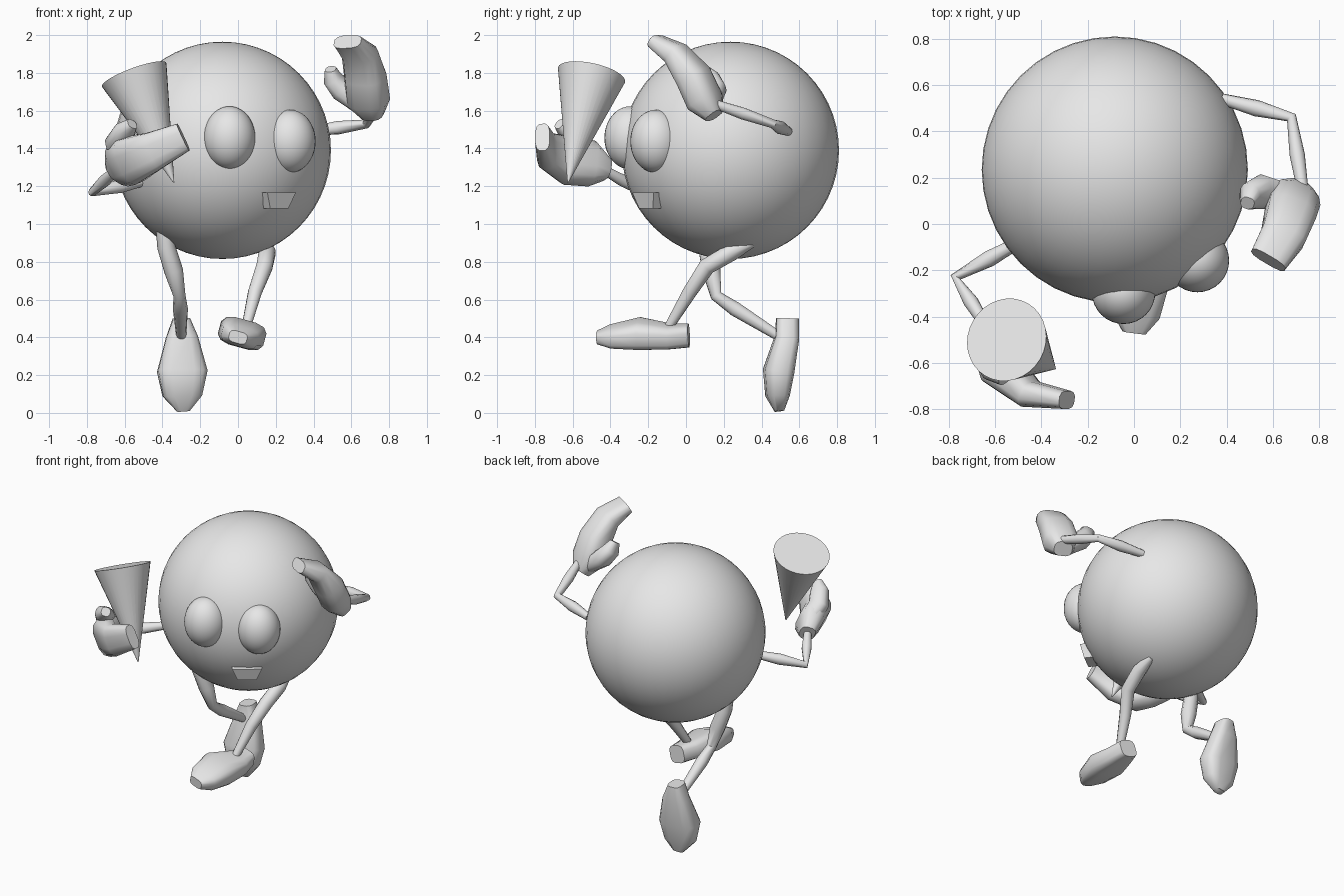
import bpy, bmesh, math
from mathutils import Vector

cube = bpy.data.objects.get("Cube")
if cube:
    bpy.data.objects.remove(cube, do_unlink=True)

# One grey for the whole figure
grey = bpy.data.materials.new("plain_grey")
grey.use_nodes = True
grey.diffuse_color = (0.8, 0.8, 0.8, 1)
grey.node_tree.nodes["Principled BSDF"].inputs["Base Color"].default_value = (0.8, 0.8, 0.8, 1)


def finish(name, bm, angle=None):
    """Turn a bmesh into a named object; angle is the smoothing limit in degrees."""
    bmesh.ops.recalc_face_normals(bm, faces=bm.faces)
    mesh = bpy.data.meshes.new(name)
    bm.to_mesh(mesh)
    bm.free()
    mesh.materials.append(grey)
    ob = bpy.data.objects.new(name, mesh)
    bpy.context.collection.objects.link(ob)
    if angle:
        bpy.ops.object.select_all(action='DESELECT')
        bpy.context.view_layer.objects.active = ob
        ob.select_set(True)
        bpy.ops.object.shade_smooth_by_angle(angle=math.radians(angle))
    return ob


def ball(name, centre, radii, segments=32, rings=20):
    bm = bmesh.new()
    bmesh.ops.create_uvsphere(bm, u_segments=segments, v_segments=rings, radius=1)
    ob = finish(name, bm, 60)
    ob.location, ob.scale = centre, radii
    return ob


def loft(name, stations, side, power=1.0, sides=12):
    """Skin sections along a path; a station is x, y, z, half width, half thickness."""
    bm = bmesh.new()
    pts = [Vector(s[:3]) for s in stations]
    rings = []
    for i, s in enumerate(stations):
        along = (pts[min(i + 1, len(pts) - 1)] - pts[max(i - 1, 0)]).normalized()
        across = Vector(side)
        across = (across - along * across.dot(along)).normalized()
        up = along.cross(across)
        ring = []
        for k in range(sides):
            a = math.tau * (k + 0.5) / sides
            c, n = math.cos(a), math.sin(a)
            c = math.copysign(abs(c) ** power, c)
            n = math.copysign(abs(n) ** power, n)
            ring.append(bm.verts.new(pts[i] + across * c * s[3] + up * n * s[4]))
        rings.append(ring)
    for a, b in zip(rings, rings[1:]):
        for k in range(sides):
            j = (k + 1) % sides
            bm.faces.new((a[k], a[j], b[j], b[k]))
    bm.faces.new(rings[0])
    bm.faces.new(rings[-1])
    return finish(name, bm, 50)


def limb(name, stations):
    """Round tube; a station is x, y, z, radius."""
    return loft(name, [s + (s[3],) for s in stations], (0.9, 0.3, 0.2), sides=10)


# Body and eyes
ball("body", (-0.083, 0.235, 1.39), (0.575, 0.575, 0.575), 40, 28)
ball("right_eye", (-0.045, -0.295, 1.456), (0.137, 0.137, 0.167))
ball("left_eye", (0.274, -0.158, 1.438), (0.137, 0.137, 0.167))

# Mouth: a small block, wider at the top, set into the body
bm = bmesh.new()
bmesh.ops.create_cube(bm, size=1)
for v in bm.verts:
    top = v.co.z > 0
    v.co.x *= 0.19 if top else 0.12
    v.co.y = v.co.y * 0.1 - (0.02 if top else 0)
    v.co.z *= 0.085
mouth = finish("mouth", bm)
mouth.location = (0.189, -0.172, 1.125)
mouth.rotation_euler = (0, 0, math.radians(37))

# Legs
limb("right_leg", [(-0.39, 0.1, 0.98, 0.045), (-0.38, 0.11, 0.88, 0.048),
                   (-0.34, 0.135, 0.75, 0.05), (-0.31, 0.16, 0.62, 0.032),
                   (-0.305, 0.26, 0.55, 0.04), (-0.3, 0.5, 0.4, 0.026)])
limb("left_leg", [(0.15, 0.35, 0.9, 0.025), (0.155, 0.24, 0.85, 0.046),
                  (0.14, 0.11, 0.775, 0.045), (0.09, 0.02, 0.64, 0.038),
                  (0.04, -0.1, 0.44, 0.024)])

# Feet, heel to toe
loft("right_foot", [(-0.3, 0.537, 0.5, 0.045, 0.06), (-0.297, 0.535, 0.4, 0.085, 0.063),
                    (-0.295, 0.49, 0.22, 0.134, 0.08), (-0.295, 0.485, 0.09, 0.105, 0.062),
                    (-0.29, 0.495, 0.01, 0.035, 0.025)], (1, 0.1, 0), 0.6)
loft("left_foot", [(0.06, 0.015, 0.41, 0.06, 0.06), (0.05, -0.09, 0.405, 0.095, 0.062),
                   (0.022, -0.25, 0.42, 0.128, 0.076), (0.01, -0.4, 0.405, 0.1, 0.055),
                   (0, -0.47, 0.4, 0.05, 0.032)], (0.965, 0, -0.26), 0.6)

# Arms, with a slight swell between the joints
def arm(name, shoulder, elbow, wrist):
    a, b, c = Vector(shoulder), Vector(elbow), Vector(wrist)
    path = [(a, 0.024), (a.lerp(b, 0.5), 0.036), (b, 0.024), (b.lerp(c, 0.5), 0.033), (c, 0.024)]
    limb(name, [(*p, r) for p, r in path])


arm("right_arm", (-0.48, -0.07, 1.23), (-0.77, -0.23, 1.17), (-0.64, -0.44, 1.29))
arm("left_arm", (0.38, 0.54, 1.49), (0.68, 0.46, 1.53), (0.73, 0.14, 1.64))

# Raised open hand with thumb
loft("left_hand", [(0.715, 0.15, 1.575, 0.06, 0.05), (0.69, 0.1, 1.65, 0.115, 0.09),
                   (0.675, 0.04, 1.78, 0.11, 0.09), (0.645, -0.05, 1.9, 0.1, 0.065),
                   (0.58, -0.155, 1.965, 0.085, 0.04)], (0.9, -0.43, 0), 0.7)
loft("left_thumb", [(0.65, 0.12, 1.63, 0.06, 0.05), (0.55, 0.14, 1.71, 0.075, 0.06),
                    (0.5, 0.12, 1.77, 0.06, 0.05), (0.49, 0.09, 1.82, 0.03, 0.03)],
     (0.3, 0.9, 0), 0.8)

# Gripping hand with thumb
loft("right_hand", [(-0.65, -0.42, 1.285, 0.06, 0.05), (-0.61, -0.5, 1.32, 0.125, 0.08),
                    (-0.57, -0.63, 1.335, 0.13, 0.085), (-0.45, -0.735, 1.385, 0.105, 0.06),
                    (-0.29, -0.76, 1.46, 0.08, 0.04)], (0.42, 0, -0.9), 0.7)
loft("right_thumb", [(-0.62, -0.48, 1.36, 0.06, 0.05), (-0.64, -0.56, 1.43, 0.065, 0.055),
                     (-0.6, -0.63, 1.49, 0.06, 0.05), (-0.56, -0.67, 1.53, 0.03, 0.03)],
     (1, 0.2, 0), 0.8)

# Tilted cone held point down
tip, rim = Vector((-0.34, -0.625, 1.22)), Vector((-0.55, -0.5, 1.79))
bm = bmesh.new()
bmesh.ops.create_cone(bm, cap_ends=True, segments=32, radius1=0.003, radius2=0.182,
                      depth=(rim - tip).length)
cone = finish("cone", bm, 50)
cone.location = (tip + rim) / 2
cone.rotation_euler = (rim - tip).to_track_quat('Z', 'Y').to_euler()
